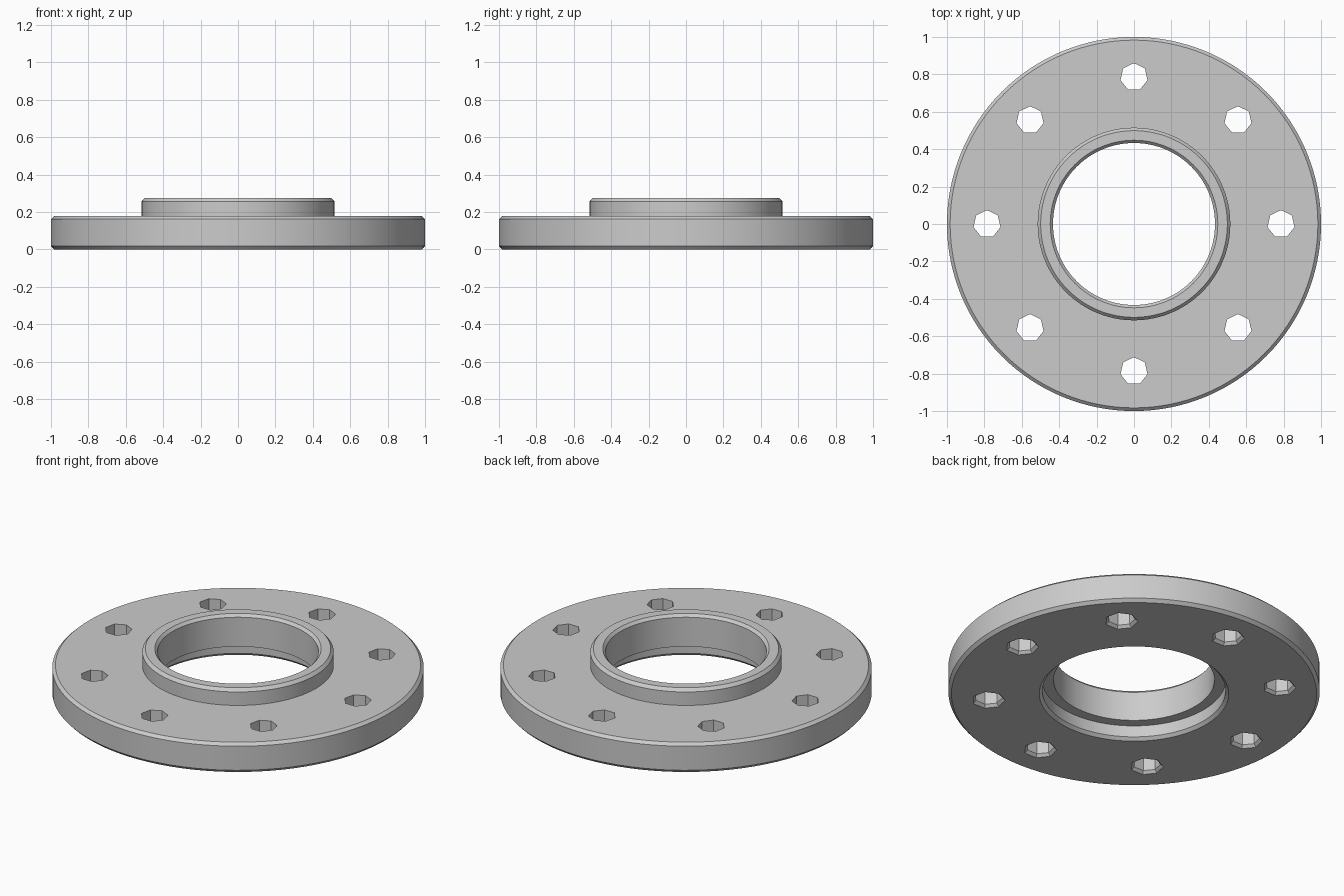
import bpy, bmesh, math

if "Cube" in bpy.data.objects:
    bpy.data.objects.remove(bpy.data.objects["Cube"], do_unlink=True)

# Single plain steel colour
steel = bpy.data.materials.new("steel_grey")
steel.use_nodes = True
steel.diffuse_color = (0.6, 0.6, 0.6, 1)
steel.node_tree.nodes["Principled BSDF"].inputs["Base Color"].default_value = (0.6, 0.6, 0.6, 1)


def make_object(name, bm):
    bmesh.ops.recalc_face_normals(bm, faces=bm.faces)
    mesh = bpy.data.meshes.new(name)
    bm.to_mesh(mesh)
    bm.free()
    mesh.materials.append(steel)
    obj = bpy.data.objects.new(name, mesh)
    bpy.context.collection.objects.link(obj)
    return obj


def ring(bm, radius, z, sides, cx=0, cy=0):
    """Circle of vertices with one vertex pointing to +y."""
    angles = [math.pi / 2 + 2 * math.pi * i / sides for i in range(sides)]
    return [bm.verts.new((cx + radius * math.cos(a), cy + radius * math.sin(a), z))
            for a in angles]


def bridge(bm, a, b):
    n = len(a)
    for i in range(n):
        j = (i + 1) % n
        bm.faces.new((a[i], a[j], b[j], b[i]))


# Flange body: closed (radius, z) profile turned around the z axis
PROFILE = [
    (0.510, 0.000), (0.983, 0.000), (1.000, 0.018),      # underside, lower rim chamfer
    (1.000, 0.161), (0.983, 0.177), (0.515, 0.177),      # outer wall, plate top
    (0.515, 0.257), (0.499, 0.275), (0.448, 0.275),      # raised hub
    (0.433, 0.259), (0.433, 0.085),                      # bore
    (0.493, 0.085), (0.493, 0.017),                      # counterbore below
]
bm = bmesh.new()
rings = [ring(bm, r, z, 128) for r, z in PROFILE]
for k in range(len(rings)):
    bridge(bm, rings[k], rings[(k + 1) % len(rings)])
flange = make_object("flange", bm)

# Eight seven-sided bolt holes, chamfered at the underside
bm = bmesh.new()
for i in range(8):
    a = i * math.pi / 4
    cx, cy = 0.786 * math.cos(a), 0.786 * math.sin(a)
    levels = [ring(bm, r, z, 7, cx, cy)
              for r, z in ((0.105, -0.016), (0.074, 0.016), (0.074, 0.25))]
    bridge(bm, levels[0], levels[1])
    bridge(bm, levels[1], levels[2])
    bm.faces.new(levels[0])
    bm.faces.new(levels[2])
cutter = make_object("bolt_hole_cutter", bm)
cutter.hide_render = True

# Cut the holes, then remove the helper
bpy.ops.object.select_all(action='DESELECT')
bpy.context.view_layer.objects.active = flange
flange.select_set(True)
cut = flange.modifiers.new("bolt_holes", 'BOOLEAN')
cut.operation = 'DIFFERENCE'
cut.solver = 'EXACT'
cut.object = cutter
bpy.ops.object.modifier_apply(modifier=cut.name)
bpy.data.objects.remove(cutter, do_unlink=True)

bpy.ops.object.shade_smooth_by_angle(angle=math.radians(30))
